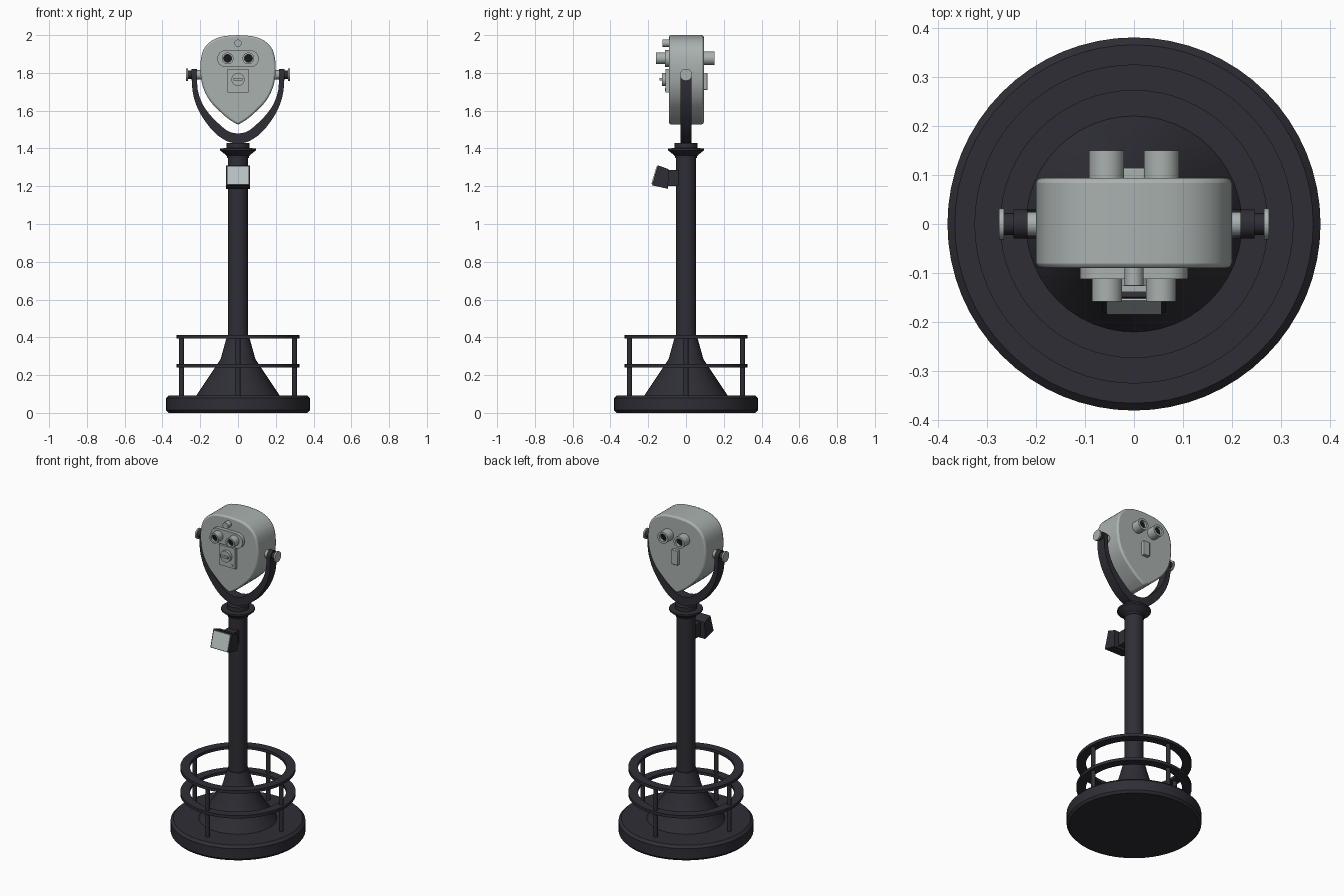
import bpy, bmesh, math
from mathutils import Vector

cube = bpy.data.objects.get("Cube")
if cube:
    bpy.data.objects.remove(cube, do_unlink=True)


def material(name, rgb):
    m = bpy.data.materials.new(name)
    m.use_nodes = True
    m.diffuse_color = (*rgb, 1)
    m.node_tree.nodes["Principled BSDF"].inputs["Base Color"].default_value = (*rgb, 1)
    return m


IRON = material("dark iron", (0.027, 0.027, 0.036))
GREY = material("painted grey", (0.40, 0.44, 0.43))
PALE = material("pale plate", (0.48, 0.53, 0.53))
BLACK = material("lens black", (0.008, 0.009, 0.01))


def finish(name, bm, mat, bevel=0, segments=2):
    bmesh.ops.recalc_face_normals(bm, faces=bm.faces)
    mesh = bpy.data.meshes.new(name)
    bm.to_mesh(mesh)
    bm.free()
    mesh.materials.append(mat)
    ob = bpy.data.objects.new(name, mesh)
    bpy.context.collection.objects.link(ob)
    bpy.ops.object.select_all(action='DESELECT')
    ob.select_set(True)
    bpy.context.view_layer.objects.active = ob
    if bevel:
        mod = ob.modifiers.new("Bevel", 'BEVEL')
        mod.width, mod.segments = bevel, segments
        mod.limit_method, mod.angle_limit = 'ANGLE', math.radians(60)
    bpy.ops.object.shade_smooth_by_angle(angle=math.radians(30))
    return ob


def lathe(name, profile, mat, loc=(0, 0, 0), axis=(0, 0, 1), sides=48):
    """Spin (radius, height) points around an axis through loc."""
    bm = bmesh.new()
    verts = [bm.verts.new((r, 0, h)) for r, h in profile]
    edges = [bm.edges.new(pair) for pair in zip(verts, verts[1:])]
    bmesh.ops.spin(bm, geom=verts + edges, axis=(0, 0, 1), cent=(0, 0, 0),
                   angle=math.tau, steps=sides, use_duplicate=False)
    bmesh.ops.remove_doubles(bm, verts=bm.verts, dist=1e-5)
    turn = Vector((0, 0, 1)).rotation_difference(Vector(axis))
    for v in bm.verts:
        v.co = turn @ v.co + Vector(loc)
    return finish(name, bm, mat)


def rod(name, radius, length, mat, loc, axis=(0, 0, 1), sides=32):
    return lathe(name, [(0, 0), (radius, 0), (radius, length), (0, length)],
                 mat, loc, axis, sides)


def prism(name, outline, lo, hi, mat, axis='y', bevel=0):
    """Extrude a flat outline along x (points are y, z) or y (points are x, z)."""
    bm = bmesh.new()
    place = (lambda a, b, t: (t, a, b)) if axis == 'x' else (lambda a, b, t: (a, t, b))
    rings = [[bm.verts.new(place(a, b, t)) for a, b in outline] for t in (lo, hi)]
    for ring in rings:
        bm.faces.new(ring)
    n = len(outline)
    for i in range(n):
        j = (i + 1) % n
        bm.faces.new((rings[0][i], rings[0][j], rings[1][j], rings[1][i]))
    return finish(name, bm, mat, bevel)


def box(name, x, y, z, mat, bevel=0):
    corners = [(x[0], z[0]), (x[1], z[0]), (x[1], z[1]), (x[0], z[1])]
    return prism(name, corners, y[0], y[1], mat, bevel=bevel)


def smooth_path(points, steps=4):
    """Catmull-Rom curve through the points."""
    p = [Vector(q) for q in points]
    p = [2 * p[0] - p[1]] + p + [2 * p[-1] - p[-2]]
    out = []
    for a, b, c, d in zip(p, p[1:], p[2:], p[3:]):
        for k in range(steps):
            t = k / steps
            out.append(0.5 * (2 * b + (c - a) * t + (2 * a - 5 * b + 4 * c - d) * t ** 2
                              + (3 * b - a - 3 * c + d) * t ** 3))
    return out + [p[-2]]


def mirrored(half):
    """Close a half path whose last point lies on x = 0."""
    return list(half) + [Vector((-q[0], q[1])) for q in reversed(half[:-1])]


# Base, flared foot, post and collar
lathe("base", [(0, 0), (0.368, 0), (0.38, 0.014), (0.38, 0.078), (0.365, 0.093), (0, 0.093)],
      IRON, sides=64)
lathe("flared_foot", [(0.222, 0.09), (0.092, 0.285), (0.06, 0.4), (0.053, 0.4)], IRON)
rod("post", 0.054, 1.29, IRON, (0, 0, 0.09))
lathe("collar", [(0, 1.35), (0.058, 1.35), (0.06, 1.362), (0.095, 1.39), (0.095, 1.4),
                 (0.062, 1.402), (0.062, 1.428), (0, 1.428)], IRON)

# Guard rail around the foot
for name, z in (("lower_rail", 0.24), ("upper_rail", 0.395)):
    lathe(name, [(0.272, z), (0.325, z), (0.325, z + 0.018), (0.272, z + 0.018), (0.272, z)],
          IRON, sides=64)
for i in range(4):
    a = i * math.pi / 2
    rod("rail_post", 0.013, 0.31, IRON, (0.299 * math.cos(a), 0.299 * math.sin(a), 0.09), sides=16)

# Tilted box on the post with its pale plate
prism("sign_box", [(-0.149, 1.311), (-0.18, 1.205), (-0.095, 1.186), (-0.092, 1.29)],
      -0.064, 0.064, IRON, 'x')
prism("sign_plate", [(-0.151, 1.303), (-0.156, 1.304), (-0.184, 1.211), (-0.178, 1.211)],
      -0.056, 0.056, PALE, 'x')
box("sign_bracket", (-0.035, 0.035), (-0.1, -0.04), (1.2, 1.285), IRON)

# Yoke
outer = smooth_path([(0.245, 1.79), (0.24, 1.70), (0.217, 1.62), (0.178, 1.55),
                     (0.12, 1.48), (0.055, 1.437), (0, 1.425)])
inner = smooth_path([(0.217, 1.79), (0.213, 1.71), (0.19, 1.64), (0.15, 1.58),
                     (0.09, 1.52), (0.045, 1.488), (0, 1.478)])
prism("yoke", mirrored(outer) + mirrored(inner)[::-1], -0.03, 0.03, IRON)

# Pivots
for s in (1, -1):
    out = (s, 0, 0)
    rod("yoke_end", 0.03, 0.028, IRON, (s * 0.217, 0, 1.79), out)
    rod("pivot_pin", 0.024, 0.05, GREY, (s * 0.175, 0, 1.79), out)
    rod("pivot_hub", 0.022, 0.022, IRON, (s * 0.244, 0, 1.79), out)
    rod("pivot_cap", 0.032, 0.01, GREY, (s * 0.265, 0, 1.79), out)

# Head
side = smooth_path([(0, 1.525), (0.05, 1.556), (0.1, 1.6), (0.15, 1.654), (0.184, 1.72),
                    (0.198, 1.79), (0.198, 1.86), (0.182, 1.925), (0.14, 1.97),
                    (0.08, 1.993), (0, 2.0)], 3)
prism("head", mirrored(side)[:-1], -0.09, 0.094, GREY, bevel=0.01)

# Eyepiece plate with round ends
arcs = [(s * (0.065 + 0.045 * math.sin(a)), 1.875 + s * 0.045 * math.cos(a))
        for s in (1, -1) for a in [k * math.pi / 12 for k in range(13)]]
prism("eyepiece_plate", arcs, -0.112, -0.085, GREY)


def tube(name, x, y, z, radius, bore, length, direction):
    """Hollow barrel with a dark lens set inside its open end."""
    lathe(name, [(0, 0), (radius, 0), (radius, length), (bore, length),
                 (bore, length - 0.02), (0, length - 0.02)], GREY,
          (x, y, z), (0, direction, 0), 32)
    rod(name + "_lens", bore * 0.99, 0.004, BLACK,
        (x, y + direction * (length - 0.02), z), (0, direction, 0), 32)


for s in (1, -1):
    tube("eyepiece", s * 0.055, -0.085, 1.877, 0.031, 0.021, 0.073, -1)
    tube("objective", s * 0.056, 0.085, 1.877, 0.036, 0.023, 0.065, 1)

# Sight peg, coin panel and rear box
rod("sight_peg", 0.019, 0.04, GREY, (0, -0.085, 1.957), (0, -1, 0))
box("coin_panel", (-0.056, 0.056), (-0.108, -0.085), (1.695, 1.82), GREY)
rod("coin_dial", 0.035, 0.022, GREY, (0, -0.104, 1.765), (0, -1, 0))
box("coin_handle", (-0.024, 0.024), (-0.139, -0.12), (1.76, 1.772), GREY)
rod("panel_stud", 0.007, 0.008, GREY, (0.036, -0.104, 1.712), (0, -1, 0), 12)
box("rear_box", (-0.022, 0.022), (0.085, 0.114), (1.71, 1.8), GREY, 0.003)
